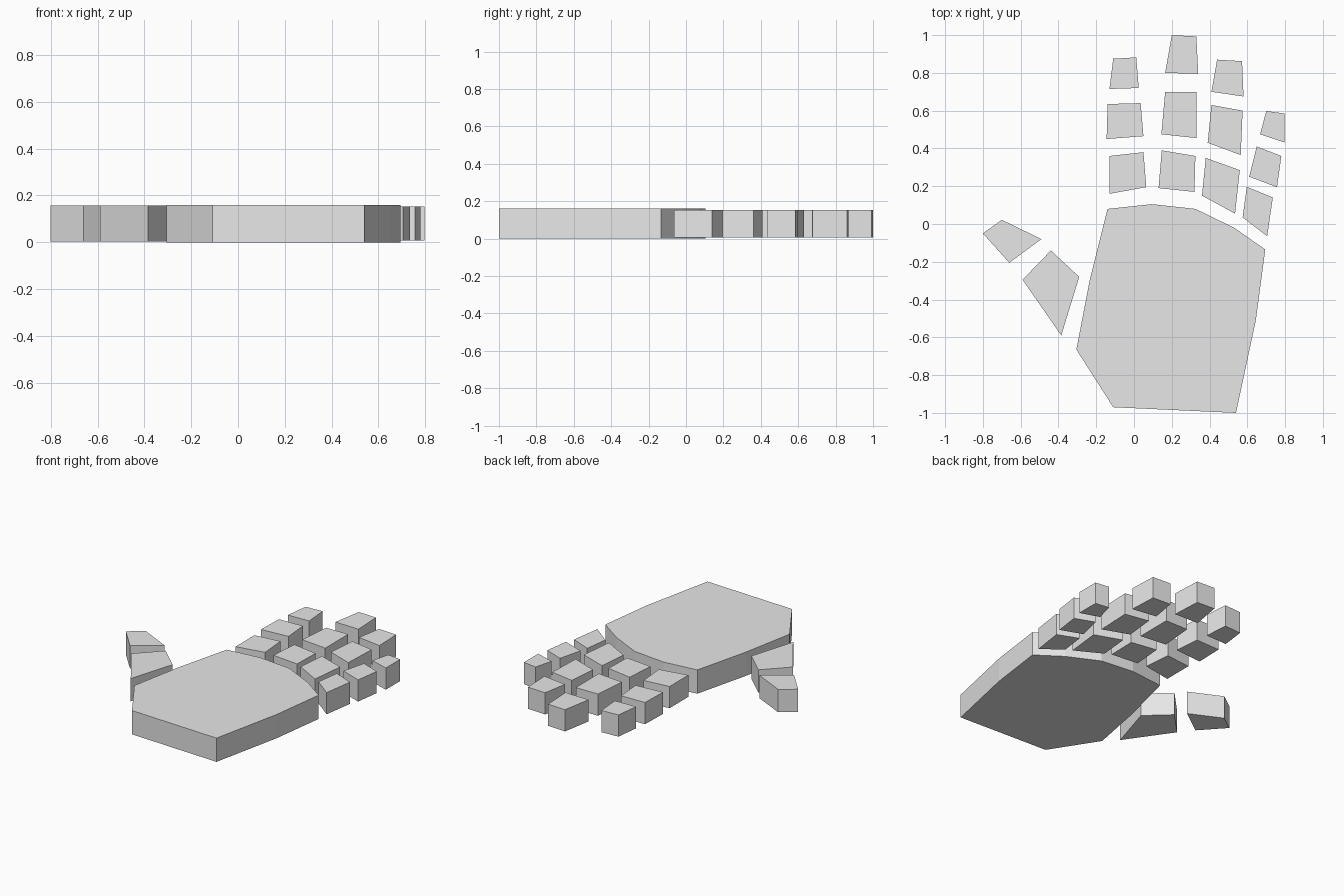
import bpy
import bmesh

cube = bpy.data.objects.get("Cube")
if cube:
    bpy.data.objects.remove(cube, do_unlink=True)

# Single plain grey
grey = bpy.data.materials.new("light_grey")
grey.use_nodes = True
grey.diffuse_color = (0.8, 0.8, 0.8, 1)
grey.node_tree.nodes["Principled BSDF"].inputs["Base Color"].default_value = (0.8, 0.8, 0.8, 1)


def slab(name, outline, z0=0.007, z1=0.153):
    """Extrude a flat outline into a slab between two heights."""
    bm = bmesh.new()
    base = bm.faces.new([bm.verts.new((x, y, z0)) for x, y in outline])
    top = bmesh.ops.extrude_face_region(bm, geom=[base])["geom"]
    verts = [v for v in top if isinstance(v, bmesh.types.BMVert)]
    bmesh.ops.translate(bm, verts=verts, vec=(0, 0, z1 - z0))
    bmesh.ops.recalc_face_normals(bm, faces=bm.faces)
    mesh = bpy.data.meshes.new(name)
    bm.to_mesh(mesh)
    bm.free()
    mesh.materials.append(grey)
    obj = bpy.data.objects.new(name, mesh)
    bpy.context.collection.objects.link(obj)


# Palm
slab("palm", [(-0.11, -0.97), (0.54, -1.0), (0.645, -0.51), (0.695, -0.135),
              (0.53, -0.02), (0.325, 0.08), (0.095, 0.105), (-0.14, 0.08),
              (-0.235, -0.30), (-0.305, -0.665)], 0, 0.16)

# Thumb segments
slab("thumb_base", [(-0.385, -0.59), (-0.29, -0.28), (-0.44, -0.14), (-0.59, -0.295)], 0.003, 0.157)
slab("thumb_tip", [(-0.66, -0.205), (-0.49, -0.08), (-0.70, 0.022), (-0.80, -0.05)], 0.003, 0.157)

# Finger segments, from knuckle to tip
fingers = {
    "index_finger": [
        [(-0.13, 0.16), (0.065, 0.195), (0.05, 0.38), (-0.13, 0.36)],
        [(-0.145, 0.45), (0.05, 0.465), (0.035, 0.64), (-0.14, 0.635)],
        [(-0.13, 0.715), (0.025, 0.72), (0.012, 0.882), (-0.11, 0.875)]],
    "middle_finger": [
        [(0.13, 0.19), (0.32, 0.17), (0.325, 0.36), (0.147, 0.39)],
        [(0.145, 0.475), (0.33, 0.455), (0.33, 0.70), (0.165, 0.70)],
        [(0.165, 0.80), (0.34, 0.795), (0.33, 0.993), (0.20, 1.0)]],
    "ring_finger": [
        [(0.36, 0.15), (0.535, 0.055), (0.56, 0.285), (0.38, 0.35)],
        [(0.39, 0.43), (0.565, 0.365), (0.575, 0.60), (0.41, 0.63)],
        [(0.41, 0.70), (0.58, 0.675), (0.572, 0.862), (0.44, 0.87)]],
    "little_finger": [
        [(0.575, 0.035), (0.705, -0.065), (0.735, 0.14), (0.597, 0.197)],
        [(0.61, 0.25), (0.757, 0.195), (0.78, 0.36), (0.65, 0.41)],
        [(0.668, 0.475), (0.797, 0.432), (0.797, 0.585), (0.70, 0.598)]],
}
for finger, segments in fingers.items():
    for part, outline in zip(("base", "middle", "tip"), segments):
        slab(f"{finger}_{part}", outline)
